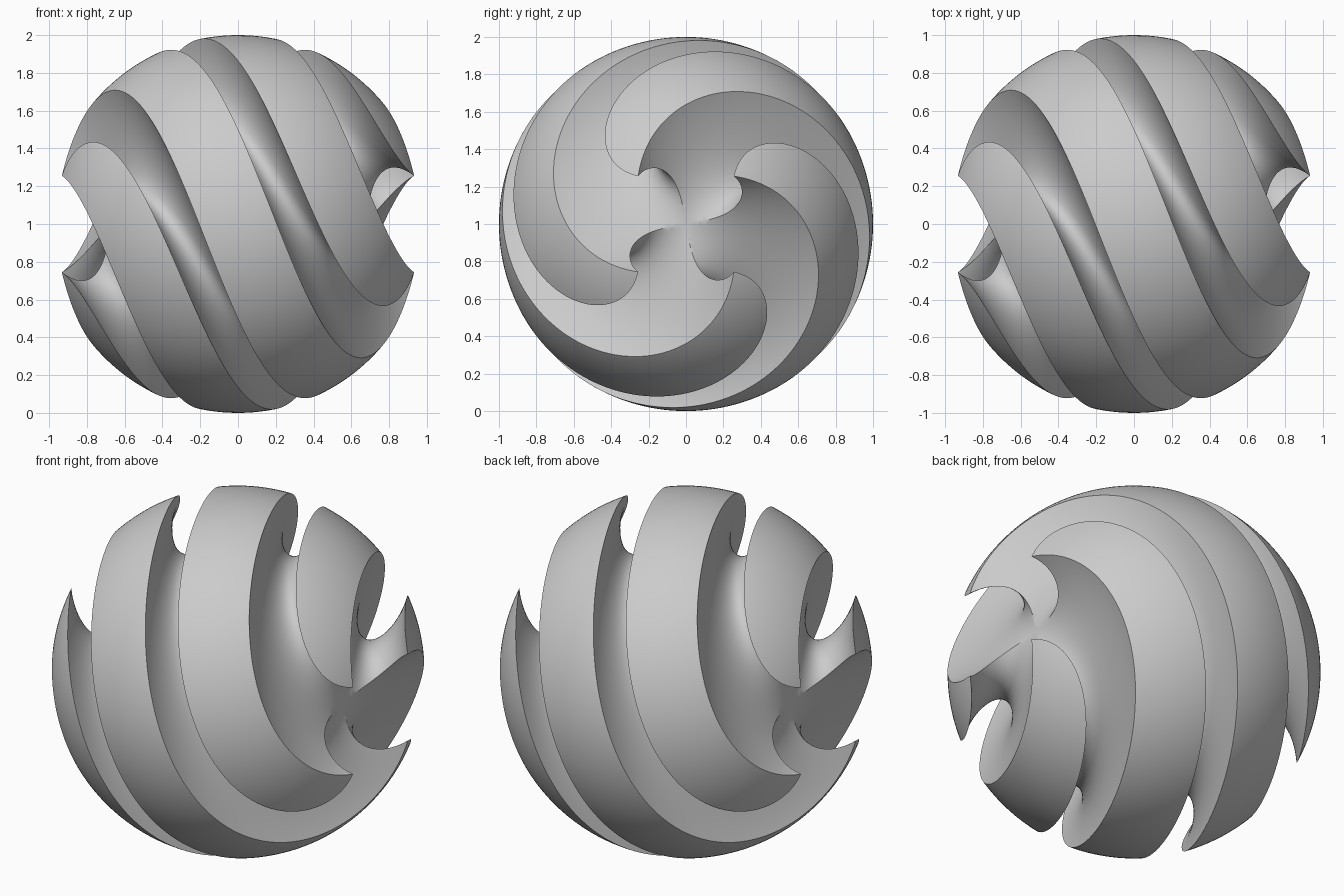
import bpy, bmesh, math
from mathutils import Matrix

if "Cube" in bpy.data.objects:
    bpy.data.objects.remove(bpy.data.objects["Cube"])

RING_R, TUBE_R = 0.943, 0.257     # groove ring and its round section
HALF_TWIST = math.radians(135)    # twist reached at each end along x

# Ball with its poles on the x axis
mesh = bpy.data.meshes.new("twisted_ball")
bm = bmesh.new()
bmesh.ops.create_uvsphere(bm, u_segments=160, v_segments=240, radius=1.0,
                          matrix=Matrix.Rotation(math.pi / 2, 4, 'Y'))
bm.to_mesh(mesh)
bm.free()
ball = bpy.data.objects.new("twisted_ball", mesh)
bpy.context.collection.objects.link(ball)

# Two crossed rings carve four straight round grooves from pole to pole
cutters = []
for i, deg in enumerate((45, 135)):
    bpy.ops.mesh.primitive_torus_add(major_segments=240, minor_segments=64,
                                     major_radius=RING_R, minor_radius=TUBE_R,
                                     rotation=(math.radians(deg), 0, 0))
    ring = bpy.context.object
    ring.name = f"groove_cutter_{i + 1}"
    ring.hide_render = True
    cutters.append(ring)
    mod = ball.modifiers.new("groove", 'BOOLEAN')
    mod.operation = 'DIFFERENCE'
    mod.solver = 'EXACT'
    mod.object = ring

# Bake the cuts, then twist everything about the x axis
bpy.context.view_layer.update()
bm = bmesh.new()
bm.from_object(ball, bpy.context.evaluated_depsgraph_get())
end = max(v.co.x for v in bm.verts)
for v in bm.verts:
    v.co = Matrix.Rotation(HALF_TWIST * v.co.x / end, 3, 'X') @ v.co
bmesh.ops.triangulate(bm, faces=bm.faces[:], quad_method='SHORT_EDGE')
bmesh.ops.recalc_face_normals(bm, faces=bm.faces[:])
ball.modifiers.clear()
bm.to_mesh(mesh)
bm.free()
for ring in cutters:
    bpy.data.objects.remove(ring, do_unlink=True)

# Stand on the floor, smooth with sharp groove rims
ball.location.z = 1.0
bpy.ops.object.select_all(action='DESELECT')
ball.select_set(True)
bpy.context.view_layer.objects.active = ball
bpy.ops.object.shade_smooth_by_angle(angle=math.radians(35))
